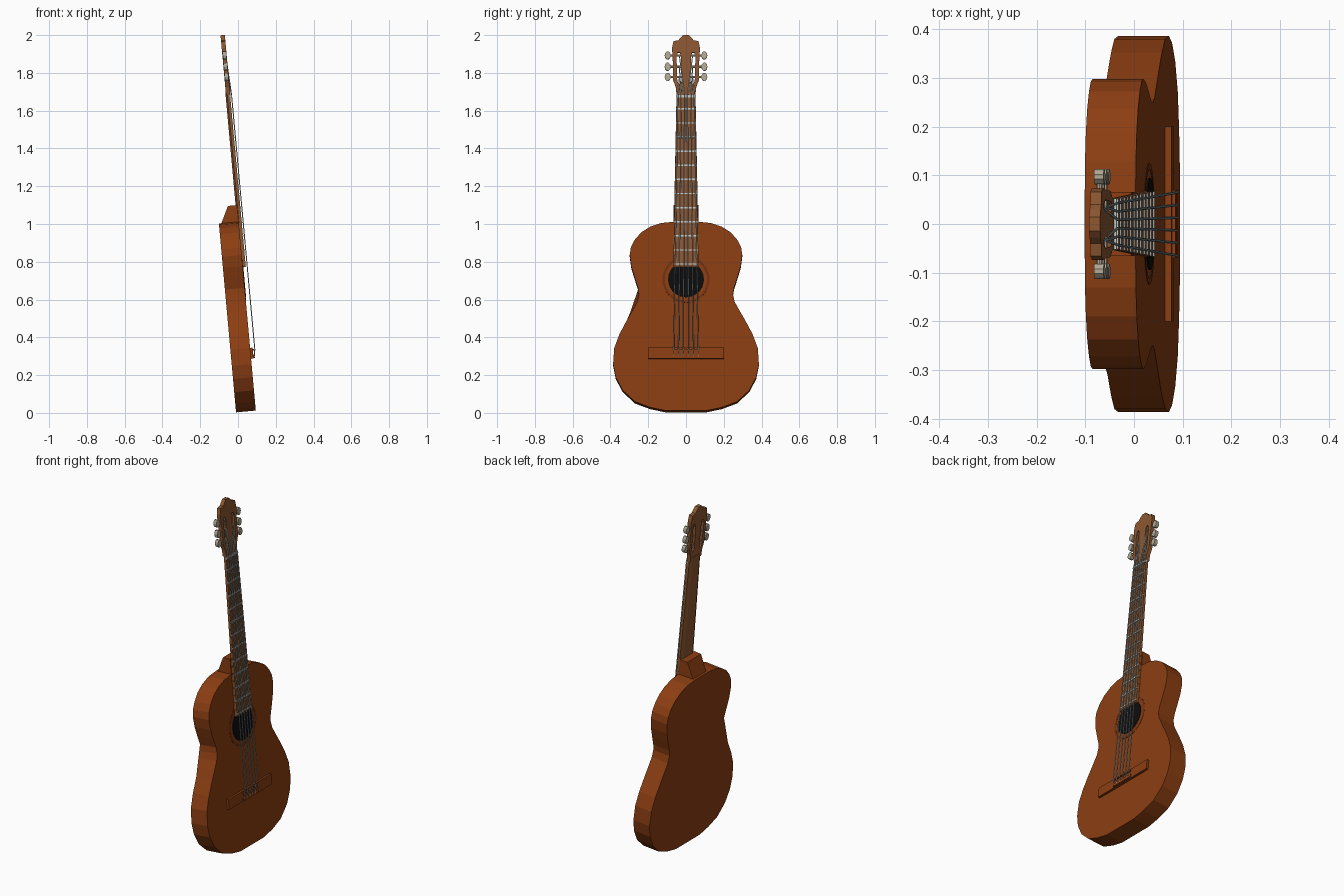
import bpy, bmesh, math
from mathutils import Matrix, Vector

if "Cube" in bpy.data.objects:
    bpy.data.objects.remove(bpy.data.objects["Cube"])

# Local axes: x = depth (0 back, + front), y = width, z = length; then leaned back
LEAN = Matrix.Translation((-0.01, 0, 0)) @ Matrix.Rotation(-math.radians(5.2), 4, 'Y')
FRONT = 0.105


def material(name, rgb):
    m = bpy.data.materials.new(name)
    m.diffuse_color = (*rgb, 1)
    m.use_nodes = True
    m.node_tree.nodes["Principled BSDF"].inputs["Base Color"].default_value = m.diffuse_color
    return m


BODY = material("reddish_wood", (0.26, 0.048, 0.006))
NECK = material("brown_wood", (0.26, 0.095, 0.03))
RING = material("dark_wood", (0.17, 0.03, 0.005))
BLACK = material("black", (0.004, 0.004, 0.004))
STEEL = material("string_grey", (0.38, 0.45, 0.46))
FRET = material("fret_grey", (0.55, 0.6, 0.6))
PEG = material("peg_beige", (0.45, 0.4, 0.3))


def finish(name, bm, mat, lean=True):
    bmesh.ops.recalc_face_normals(bm, faces=bm.faces)
    if lean:
        bm.transform(LEAN)
    me = bpy.data.meshes.new(name)
    bm.to_mesh(me)
    bm.free()
    me.materials.append(mat)
    ob = bpy.data.objects.new(name, me)
    bpy.context.collection.objects.link(ob)
    return ob


def prism(loops, x0, x1):
    """Extrude (y, z) loops (outline plus holes) from depth x0 to x1."""
    bm = bmesh.new()
    edges = []
    for loop in loops:
        vs = [bm.verts.new((x0, y, z)) for y, z in loop]
        edges += [bm.edges.new((vs[i - 1], vs[i])) for i in range(len(vs))]
    if len(loops) == 1:
        bm.faces.new(vs)
    else:
        bmesh.ops.triangle_fill(bm, edges=edges, use_beauty=True)
    ext = bmesh.ops.extrude_face_region(bm, geom=bm.faces[:])
    new = [g for g in ext['geom'] if isinstance(g, bmesh.types.BMVert)]
    bmesh.ops.translate(bm, verts=new, vec=(x1 - x0, 0, 0))
    return bm


def loft(a, z0, b, z1):
    """Join two (x, y) sections at lengths z0 and z1."""
    bm = bmesh.new()
    va = [bm.verts.new((x, y, z0)) for x, y in a]
    vb = [bm.verts.new((x, y, z1)) for x, y in b]
    bm.faces.new(va)
    bm.faces.new(vb)
    for i in range(len(va)):
        bm.faces.new((va[i - 1], va[i], vb[i], vb[i - 1]))
    return bm


def rod(bm, p, q, r, n=6):
    p, q = Vector(p), Vector(q)
    d = q - p
    m = Matrix.Translation((p + q) / 2) @ d.to_track_quat('Z', 'Y').to_matrix().to_4x4()
    bmesh.ops.create_cone(bm, cap_ends=True, segments=n, radius1=r, radius2=r,
                          depth=d.length, matrix=m)


def box(bm, centre, size):
    m = Matrix.Translation(centre) @ Matrix.Diagonal((*size, 1))
    bmesh.ops.create_cube(bm, size=1, matrix=m)


def circle(r, z, n=32):
    return [(r * math.cos(2 * math.pi * i / n), z + r * math.sin(2 * math.pi * i / n))
            for i in range(n)]


def mirrored(half):
    return half + [(-y, z) for y, z in reversed(half)]


# Body: waisted outline
half = [(.11, .003), (.19, .02), (.27, .05), (.335, .11), (.372, .18), (.386, .25),
        (.38, .335), (.352, .41), (.312, .485), (.283, .535), (.258, .58), (.249, .62),
        (.254, .655), (.272, .71), (.29, .77), (.298, .83), (.292, .87), (.272, .91),
        (.237, .95), (.19, .98), (.13, 1.0), (.06, 1.007)]
bm = prism([mirrored(half)], 0, FRONT)
for v in bm.verts:  # back edge runs straight across one side of the waist
    if v.co.x < .01 and v.co.y < 0 and .49 < v.co.z < .65:
        v.co.y = -.312 + (.312 - .254) * (v.co.z - .485) / .17
finish("body", bm, BODY)

# Sound hole and surrounding ring
finish("sound_hole", prism([circle(.095, .70)], FRONT - .002, FRONT + .003), BLACK)
finish("sound_hole_ring", prism([circle(.125, .70), circle(.112, .70)],
                                FRONT - .002, FRONT + .001), RING)

# Bridge and saddle
bm = bmesh.new()
box(bm, (FRONT + .006, 0, .307), (.014, .40, .058))
finish("bridge", bm, BODY)
bm = bmesh.new()
box(bm, (FRONT + .013, 0, .29), (.014, .14, .018))
box(bm, (FRONT + .013, 0, .325), (.016, .14, .008))
finish("saddle", bm, BODY)


# Neck, fingerboard and heel
def neck_section(w):
    return [(.112, w), (.106, w), (.097, w * .65), (.097, -w * .65), (.106, -w), (.112, -w)]


finish("neck", loft(neck_section(.064), 1.0, neck_section(.05), 1.70), NECK)
finish("fingerboard", prism([[(.067, .765), (-.067, .765), (-.05, 1.70), (.05, 1.70)]],
                            FRONT - .001 + .004, .121), NECK)
finish("fingerboard_base", prism([[(.067, .765), (-.067, .765), (-.064, 1.0), (.064, 1.0)]],
                                 FRONT - .001, .112), NECK)
finish("heel", loft([(.104, .066), (.01, .06), (.01, -.06), (.104, -.066)], 1.0,
                    [(.104, .066), (.056, .064), (.056, -.064), (.104, -.066)], 1.095), BODY)

# Frets and nut
bm = bmesh.new()
for i in range(12):
    z = 1.605 - .075 * i
    box(bm, (.1215, 0, z), (.005, 2 * (.05 + .017 * (1.70 - z) / .935), .007))
finish("frets", bm, FRET)
bm = bmesh.new()
box(bm, (.122, 0, 1.672), (.01, .104, .013))
finish("nut", bm, FRET)

# Headstock with two long slots
head = [(.05, 1.68), (.054, 1.72), (.068, 1.76), (.07, 1.86), (.074, 1.93), (.066, 1.965),
        (.04, 1.97), (.028, 1.985), (.014, 1.998)]
slot = [(.024, 1.75), (.034, 1.735), (.046, 1.75), (.05, 1.88), (.044, 1.905),
        (.032, 1.905), (.026, 1.88)]
finish("headstock", prism([mirrored(head), slot, [(-y, z) for y, z in slot]],
                          .099, .122), NECK)

# Tuning pegs: rollers, shafts and knobs
PEG_Z = (1.775, 1.83, 1.89)
bm = bmesh.new()
for s in (-1, 1):
    for z in PEG_Z:
        rod(bm, (.111, s * .02, z), (.111, s * .09, z), .006, 8)
        m = (Matrix.Translation((.111, s * .097, z)) @ Matrix.Diagonal((1, .8, 1.1, 1))
             @ Matrix.Rotation(math.pi / 2, 4, 'Y'))
        bmesh.ops.create_cone(bm, cap_ends=True, segments=10, radius1=.02, radius2=.02,
                              depth=.02, matrix=m)
finish("tuning_pegs", bm, PEG)

# Strings: bridge, saddle, nut, then into the headstock slots
bm = bmesh.new()
for i in range(6):
    k = i - 2.5
    peg = (.117, math.copysign(.035, k), PEG_Z[int(2.5 - abs(k))])
    path = [(.121, k * .026, .281), (.129, k * .026, .325), (.1285, k * .0172, 1.672), peg]
    for p, q in zip(path, path[1:]):
        rod(bm, p, q, .0028)
finish("strings", bm, STEEL)
